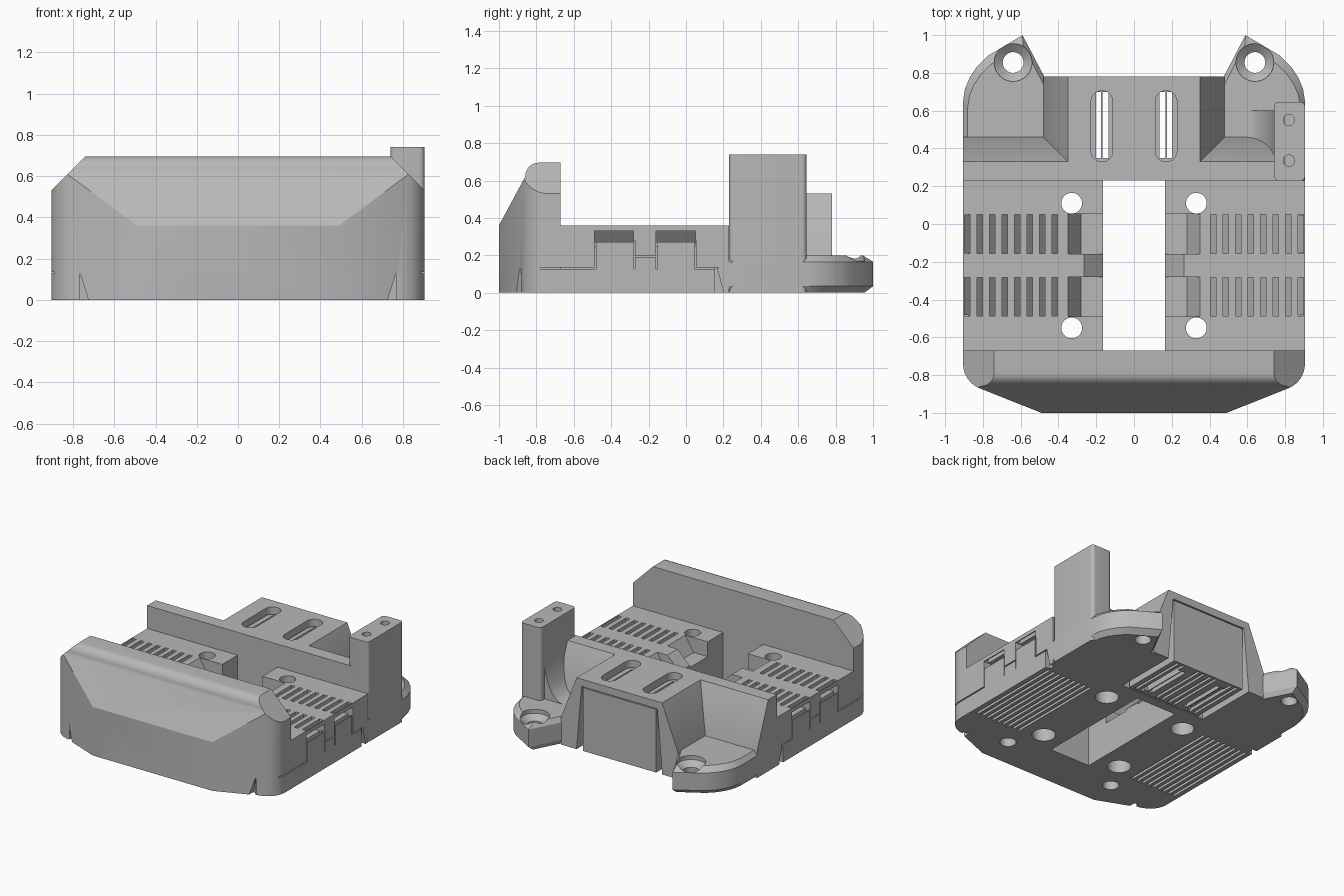
import bpy, bmesh
from math import sin, cos, pi, radians
from mathutils import Vector

old = bpy.data.objects.get("Cube")
if old:
    bpy.data.objects.remove(old)

grey = bpy.data.materials.new("plain grey")
grey.use_nodes = True
COLOR = (0.48, 0.48, 0.48, 1)
grey.diffuse_color = COLOR
grey.node_tree.nodes["Principled BSDF"].inputs["Base Color"].default_value = COLOR
parts = []


def add_prism(bm, layers):
    """Closed loft through rings of 3D points."""
    rings = [[bm.verts.new(p) for p in ring] for ring in layers]
    n = len(rings[0])
    faces = [bm.faces.new(rings[0]), bm.faces.new(rings[-1])]
    for a, b in zip(rings, rings[1:]):
        for i in range(n):
            j = (i + 1) % n
            faces.append(bm.faces.new((a[i], a[j], b[j], b[i])))
    bmesh.ops.recalc_face_normals(bm, faces=faces)


def extrude(pts, axis, lo, hi):
    """Two rings from a 2D outline: axis z takes (x,y), y takes (x,z), x takes (y,z)."""
    place = {"z": lambda p, d: (p[0], p[1], d),
             "y": lambda p, d: (p[0], d, p[1]),
             "x": lambda p, d: (d, p[0], p[1])}[axis]
    return [[place(p, d) for p in pts] for d in (lo, hi)]


def solid(name, *lofts, keep=True):
    bm = bmesh.new()
    for layers in lofts:
        add_prism(bm, layers)
    me = bpy.data.meshes.new(name)
    bm.to_mesh(me)
    bm.free()
    me.materials.append(grey)
    ob = bpy.data.objects.new(name, me)
    bpy.context.scene.collection.objects.link(ob)
    ob.hide_render = not keep
    if keep:
        parts.append(ob)
    return ob


def combine(ob, operation, *lofts):
    """Boolean with a temporary helper made of disjoint pieces."""
    helper = solid("cutter", *lofts, keep=False)
    mod = ob.modifiers.new("bool", "BOOLEAN")
    mod.operation, mod.solver, mod.object = operation, "EXACT", helper
    dg = bpy.context.evaluated_depsgraph_get()
    dg.update()
    me = bpy.data.meshes.new_from_object(ob.evaluated_get(dg))
    ob.modifiers.clear()
    ob.data = me
    bpy.data.objects.remove(helper)


def cut(ob, *lofts):
    combine(ob, "DIFFERENCE", *lofts)


def rect(x0, y0, x1, y1):
    return [(x0, y0), (x1, y0), (x1, y1), (x0, y1)]


def box(x0, x1, y0, y1, z0, z1):
    return extrude(rect(min(x0, x1), y0, max(x0, x1), y1), "z", z0, z1)


def rounded(x0, y0, x1, y1, r, n=8):
    corners = [(x1 - r, y1 - r), (x0 + r, y1 - r), (x0 + r, y0 + r), (x1 - r, y0 + r)]
    return [(cx + r * cos(pi / 2 * (k + i / n)), cy + r * sin(pi / 2 * (k + i / n)))
            for k, (cx, cy) in enumerate(corners) for i in range(n + 1)]


def circle(x, y, r, n=32):
    return [(x + r * cos(2 * pi * i / n), y + r * sin(2 * pi * i / n)) for i in range(n)]


def flip(pts, s):
    return [(s * x, y) for x, y in pts]


def both(pts):
    """Outline made symmetric across x = 0."""
    return pts + [(-x, y) for x, y in reversed(pts)]


W = 0.905
BACK = 0.23
FRONT = -0.67

# front bumper: side profile trimmed by plan and by chamfered front outline
nose = [(-0.86 + 0.07 * (1 - cos(t)), 0.62 + 0.075 * sin(t))
        for t in [pi / 2 * i / 6 for i in range(7)]]
bumper = solid("front_bumper",
               extrude([(-1, 0), (-1, 0.36)] + nose + [(FRONT, 0.695), (FRONT, 0)], "x", -1, 1))
corner = [(0.765 + 0.14 * cos(t), -0.74 + 0.14 * sin(t))
          for t in [radians(-67 + 67 * i / 8) for i in range(9)]]
combine(bumper, "INTERSECT", extrude(both([(0.49, -1)] + corner + [(W, -0.5)]), "z", -0.1, 1))
combine(bumper, "INTERSECT", extrude(both([(W, -0.1), (W, 0.53), (0.74, 0.695)]), "y", -1.2, 0))
for s in (1, -1):
    cut(bumper, extrude(flip([(0.71, -0.05), (0.765, 0.125), (0.765, -0.05)], s), "y", -1.1, -0.86))
    cut(bumper, box(s * 0.765, s * 1, -0.89, -0.882, -0.05, 0.127))
    cut(bumper, box(s * 0.89, s * 1, -0.89, FRONT + 0.1, 0.127, 0.135))
    cut(bumper, extrude(circle(s * 0.45, -0.78, 0.055), "z", -0.1, 0.2))

# side decks with strap channels, grilles, screw holes and treads
LANES = [(-0.49, -0.28), (-0.16, 0.052)]
PITCH, SLOT, FIRST = 0.066, 0.03, 0.405
for s, side in ((1, "left"), (-1, "right")):
    deck = solid(side + "_deck", box(s * 0.165, s * W, FRONT, BACK, 0, 0.36))
    teeth = []
    for i in range(8):
        x = FIRST + PITCH * i
        teeth += [(x, 0.27), (x + 0.001, 0.235), (x + SLOT, 0.27)]
    cavity = [(0.355, 0.27)] + teeth + [(1, 0.27), (1, 0.33), (0.405, 0.33)]
    mouth = [(0.1, 0.45), (0.1, 0.25), (0.28, 0.25), (0.35, 0.36), (0.35, 0.45)]
    for y0, y1 in LANES:
        cut(deck, extrude(flip(cavity, s), "y", y0, y1))
        cut(deck, extrude(flip(mouth, s), "y", y0, y1))
        cut(deck, *[box(s * (FIRST + PITCH * i), s * (FIRST + PITCH * i + SLOT),
                        y0 + 0.003, y1 - 0.003, 0.3, 0.45) for i in range(8)])
    # ramp on the strip between the lanes
    cut(deck, extrude(flip([(0.1, 0.45), (0.1, 0.2), (0.265, 0.36), (0.265, 0.45)], s),
                      "y", -0.28, -0.16))
    # screw holes, wider underneath
    for y in (0.11, -0.55):
        cut(deck, extrude(circle(s * 0.33, y, 0.055), "z", -0.1, 0.5))
        cut(deck, extrude(circle(s * 0.33, y, 0.08), "z", -0.1, 0.12))
    # seam line of the tread pad along the flank
    g = 0.008
    flat = [(-0.8, -0.49, 0.127), (-0.28, -0.16, 0.19), (0.052, 0.17, 0.127)]
    rise = [(-0.49, 0.127, 0.28), (-0.28, 0.127, 0.28), (-0.16, 0.127, 0.28), (0.045, 0.127, 0.28)]
    for y0, y1, z in flat:
        cut(deck, box(s * 0.88, s * 1, y0, y1, z, z + g))
    for y, z0, z1 in rise:
        cut(deck, box(s * 0.88, s * 1, y, y + g, z0, z1))
    cut(deck, extrude([(0.155, 0.135), (0.165, 0.135), (0.215, -0.05), (0.155, -0.05)], "x",
                      *sorted((s * 0.87, s))))
    # tread ribs below
    cut(deck, *[box(s * (0.49 + 0.045 * i), s * (0.51 + 0.045 * i), -0.62, 0.14, -0.05, 0.03)
                for i in range(9)])

# rear bridge, its front wall and the tunnel below
bridge = solid("rear_bridge",
               extrude(both([(0.48, 0), (0.48, 0.2), (0.35, 0.53)]), "y", BACK, 0.78))
wall = solid("rear_wall",
             extrude([(BACK, 0), (BACK, 0.53), (0.33, 0.53), (0.46, 0.2), (0.46, 0)],
                     "x", -W, 0.8))
tunnel = extrude(both([(0.36, -0.1), (0.31, 0.475)]), "y", 0.3, 0.9)
slots = [extrude(rounded(s * 0.17 - 0.057, 0.33, s * 0.17 + 0.057, 0.705, 0.056), "z", 0.3, 0.7)
         for s in (1, -1)]
for ob in (bridge, wall):
    cut(ob, tunnel)
    cut(ob, *slots)

# ribbed foot inside the tunnel
foot = solid("rear_foot", box(-0.3, 0.3, 0.31, 0.778, 0, 0.467))
cut(foot, *[box(s * a, s * b, 0.35, 0.7, -0.1, 0.6)
            for s in (1, -1) for a, b in ((0.135, 0.166), (0.174, 0.2))])
cut(foot, *[box(s * (0.02 + 0.045 * i), s * (0.04 + 0.045 * i), 0.32, 0.765, -0.05, 0.025)
            for s in (1, -1) for i in (0, 1, 4, 5)])

# rear ears with countersunk holes
EAR = [(0.42, BACK), (W, BACK), (W, 0.65), (0.895, 0.715), (0.87, 0.775), (0.83, 0.835),
       (0.775, 0.89), (0.59, 1), (0.475, 0.78), (0.42, 0.78)]


def ear_ring(s, z, scale):
    cx, cy = 0.55, BACK
    return [(s * (cx + (x - cx) * scale), cy + (y - cy) * scale, z) for x, y in EAR]


for s, side in ((1, "left"), (-1, "right")):
    ear = solid(side + "_ear", [ear_ring(s, z, k) for z, k in
                                ((0, 0.94), (0.035, 1), (0.165, 1), (0.2, 0.93))])
    cut(ear, extrude(circle(s * 0.64, 0.855, 0.055), "z", -0.1, 0.4))
    cut(ear, [[(x, y, z) for x, y in circle(s * 0.64, 0.855, r)]
              for z, r in ((0.13, 0.05), (0.17, 0.1), (0.3, 0.1))])

# tower with two screw holes and a curved gusset
tower = solid("left_tower", extrude(rounded(0.74, BACK, W, 0.645, 0.025), "z", 0, 0.74))
cut(tower, *[extrude(circle(0.82, y, 0.03), "z", 0.5, 0.9) for y in (0.335, 0.55)])
curve = [(0.59 + 0.16 * cos(t), 0.56 - 0.36 * sin(t)) for t in [pi / 2 * i / 10 for i in range(11)]]
solid("tower_gusset", extrude(curve + [(0.59, 0.15), (0.8, 0.15), (0.8, 0.56)], "y", 0.3, 0.6))

# smooth curved surfaces, keep edges sharp
for ob in bpy.context.view_layer.objects:
    ob.select_set(ob in parts)
bpy.context.view_layer.objects.active = parts[0]
bpy.ops.object.shade_smooth_by_angle(angle=radians(25))
